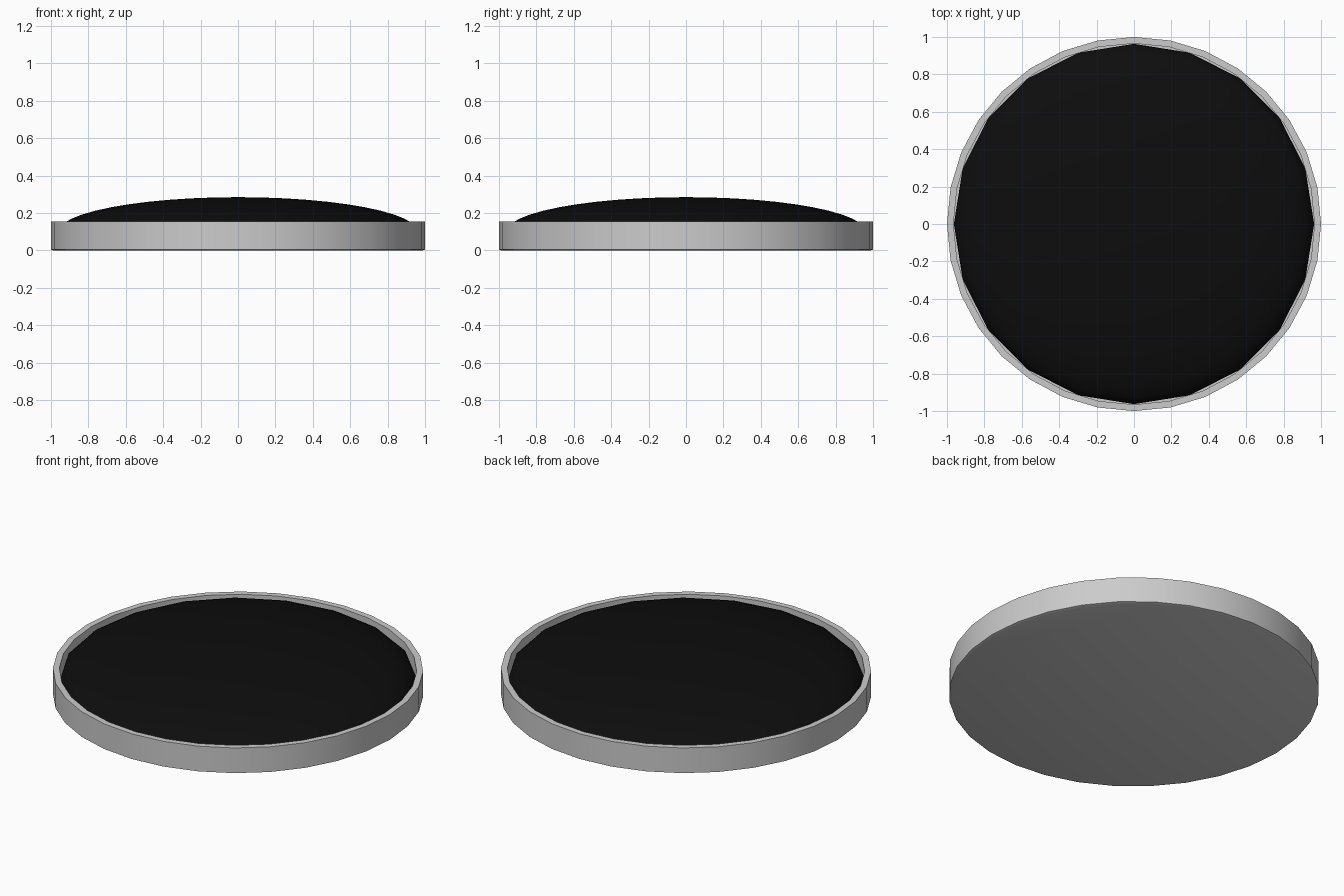
import bpy, bmesh
from math import sin, cos, pi

if "Cube" in bpy.data.objects:
    bpy.data.objects.remove(bpy.data.objects["Cube"])


def lathe(name, profile, sides, closed=False):
    """Revolve (radius, z) points about z; radius 0 becomes a pole."""
    bm = bmesh.new()
    rings = []
    for r, z in profile:
        if r == 0:
            rings.append([bm.verts.new((0, 0, z))] * sides)
        else:
            rings.append([bm.verts.new((r * cos(2 * pi * i / sides),
                                        r * sin(2 * pi * i / sides), z))
                          for i in range(sides)])
    pairs = list(zip(rings, rings[1:]))
    if closed:
        pairs.append((rings[-1], rings[0]))
    for a, b in pairs:
        for i in range(sides):
            j = (i + 1) % sides
            bm.faces.new(list(dict.fromkeys((a[i], a[j], b[j], b[i]))))
    bmesh.ops.recalc_face_normals(bm, faces=bm.faces)
    mesh = bpy.data.meshes.new(name)
    bm.to_mesh(mesh)
    bm.free()
    obj = bpy.data.objects.new(name, mesh)
    bpy.context.collection.objects.link(obj)
    bpy.ops.object.select_all(action='DESELECT')
    bpy.context.view_layer.objects.active = obj
    obj.select_set(True)
    bpy.ops.object.shade_smooth_by_angle(angle=pi / 6)
    return obj


# Shallow round tray: flat base, outer wall, rim and inner wall
lathe("housing", [(0, 0), (0.985, 0), (1, 0.005), (1, 0.155), (0.965, 0.155),
                  (0.965, 0.06), (0, 0.06)], 32)

# Dark 20-sided lens, a flattened half ellipsoid seated in the tray
steps = 12
arc = [(0.963 * cos(pi / 2 * i / steps), 0.099 + 0.186 * sin(pi / 2 * i / steps))
       for i in range(steps)]
dome = lathe("lens_dome", [(0.963, 0.06)] + arc + [(0, 0.285)], 20)
dark = bpy.data.materials.new("dark_glass")
dark.diffuse_color = (0.004, 0.004, 0.004, 1)
dark.use_nodes = True
dark.node_tree.nodes["Principled BSDF"].inputs["Base Color"].default_value = dark.diffuse_color
dome.data.materials.append(dark)
